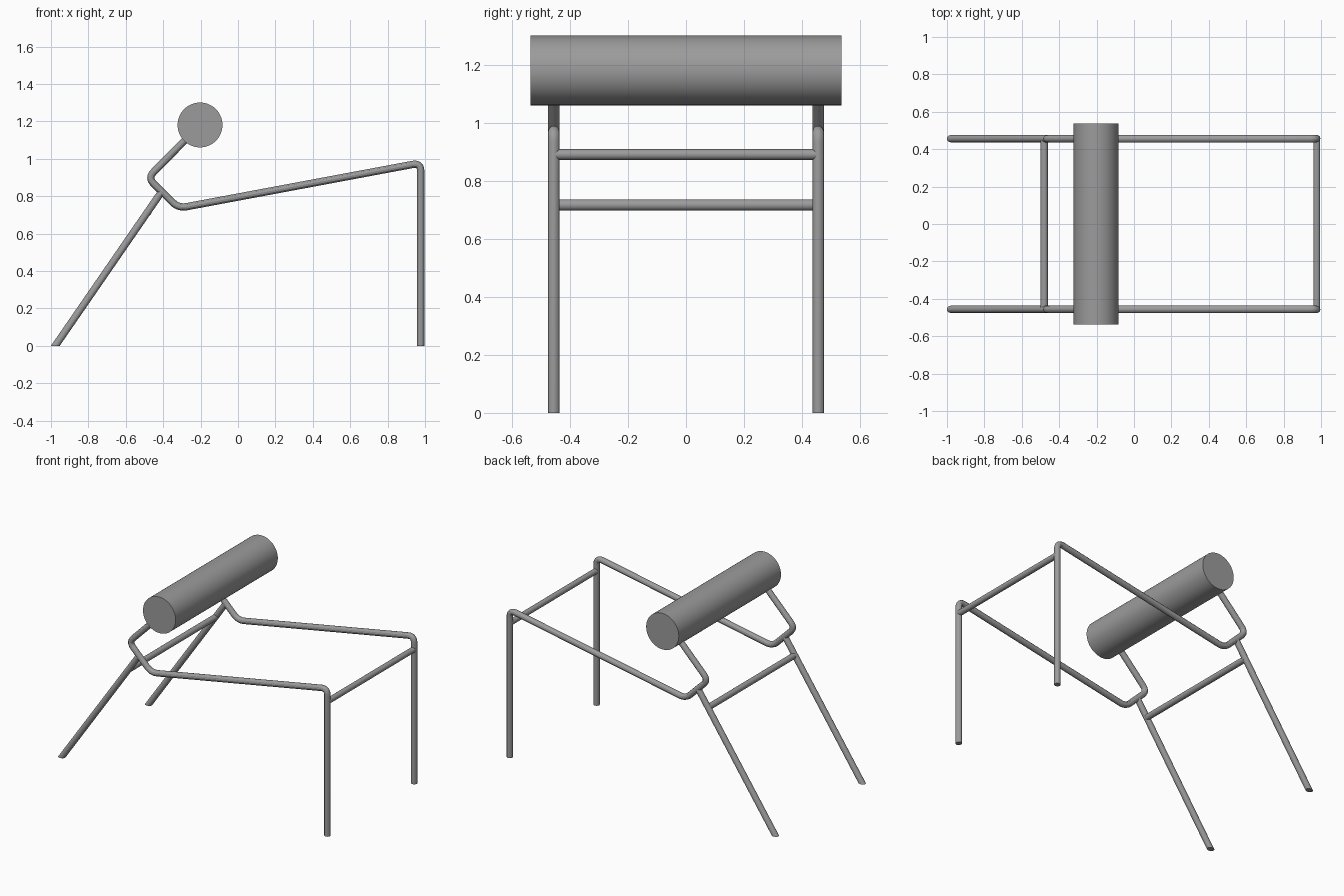
import bpy, bmesh
from mathutils import Vector

cube = bpy.data.objects.get("Cube")
if cube:
    bpy.data.objects.remove(cube)

TUBE = 0.0195
SIDE_Y = 0.456

grey = bpy.data.materials.new("steel grey")
grey.use_nodes = True
grey.diffuse_color = (0.33, 0.33, 0.33, 1)
grey.node_tree.nodes["Principled BSDF"].inputs["Base Color"].default_value = (0.33, 0.33, 0.33, 1)


def rod(name, start, end, radius=TUBE, sides=24, cut_floor=False):
    """Straight capped cylinder between two points, optionally cut flat at the floor."""
    start, end = Vector(start), Vector(end)
    axis = end - start
    if cut_floor:
        start = start - axis.normalized() * 0.05
        axis = end - start
    bm = bmesh.new()
    bmesh.ops.create_cone(bm, cap_ends=True, segments=sides, radius1=radius,
                          radius2=radius, depth=axis.length)
    bmesh.ops.rotate(bm, verts=bm.verts, matrix=axis.to_track_quat('Z', 'Y').to_matrix())
    bmesh.ops.translate(bm, verts=bm.verts, vec=(start + end) / 2)
    if cut_floor:
        bmesh.ops.bisect_plane(bm, geom=bm.verts[:] + bm.edges[:] + bm.faces[:],
                               plane_co=(0, 0, 0), plane_no=(0, 0, -1), clear_outer=True)
        bmesh.ops.holes_fill(bm, edges=[e for e in bm.edges if e.is_boundary])
    bmesh.ops.recalc_face_normals(bm, faces=bm.faces)
    mesh = bpy.data.meshes.new(name)
    bm.to_mesh(mesh)
    bm.free()
    return finish(bpy.data.objects.new(name, mesh))


def finish(obj):
    obj.data.materials.append(grey)
    if obj.name not in bpy.context.collection.objects:
        bpy.context.collection.objects.link(obj)
    bpy.ops.object.select_all(action='DESELECT')
    obj.select_set(True)
    bpy.context.view_layer.objects.active = obj
    if obj.type == 'CURVE':
        bpy.ops.object.convert(target='MESH')
        obj = bpy.context.view_layer.objects.active
    bpy.ops.object.shade_smooth_by_angle()
    return obj


def rounded(points, cut, steps=8):
    """Replace each inner corner with a smooth bend."""
    path = [points[0]]
    for before, corner, after in zip(points, points[1:], points[2:]):
        a = corner + (before - corner).normalized() * cut
        b = corner + (after - corner).normalized() * cut
        for i in range(steps + 1):
            t = i / steps
            path.append(a * (1 - t) ** 2 + corner * 2 * t * (1 - t) + b * t * t)
    return path + [points[-1]]


def bent_tube(name, points, cut):
    curve = bpy.data.curves.new(name, 'CURVE')
    curve.dimensions = '3D'
    curve.bevel_depth = TUBE
    curve.bevel_resolution = 4
    curve.use_fill_caps = True
    path = rounded(points, cut)
    spline = curve.splines.new('POLY')
    spline.points.add(len(path) - 1)
    for p, co in zip(spline.points, path):
        p.co = (*co, 1)
    return finish(bpy.data.objects.new(name, curve))


# Side frames: upright leg, sloping rail, elbow and roller arm in one bent tube
profile = [(0.977, 0), (0.977, 0.978), (-0.318, 0.736), (-0.482, 0.898), (-0.203, 1.181)]
for label, y in (("front", -SIDE_Y), ("back", SIDE_Y)):
    bent_tube(label + "_side_frame", [Vector((x, y, z)) for x, z in profile], 0.045)
    # Slanted leg with a level foot
    rod(label + "_slanted_leg", (-0.977, y, 0), (-0.41, y, 0.822), cut_floor=True)

# Cross bars
rod("upright_cross_bar", (0.977, -SIDE_Y, 0.891), (0.977, SIDE_Y, 0.891), 0.0185)
rod("slanted_cross_bar", (-0.48, -SIDE_Y, 0.717), (-0.48, SIDE_Y, 0.717))

# Large roller
rod("roller", (-0.203, -0.537, 1.181), (-0.203, 0.537, 1.181), 0.12, 64)
